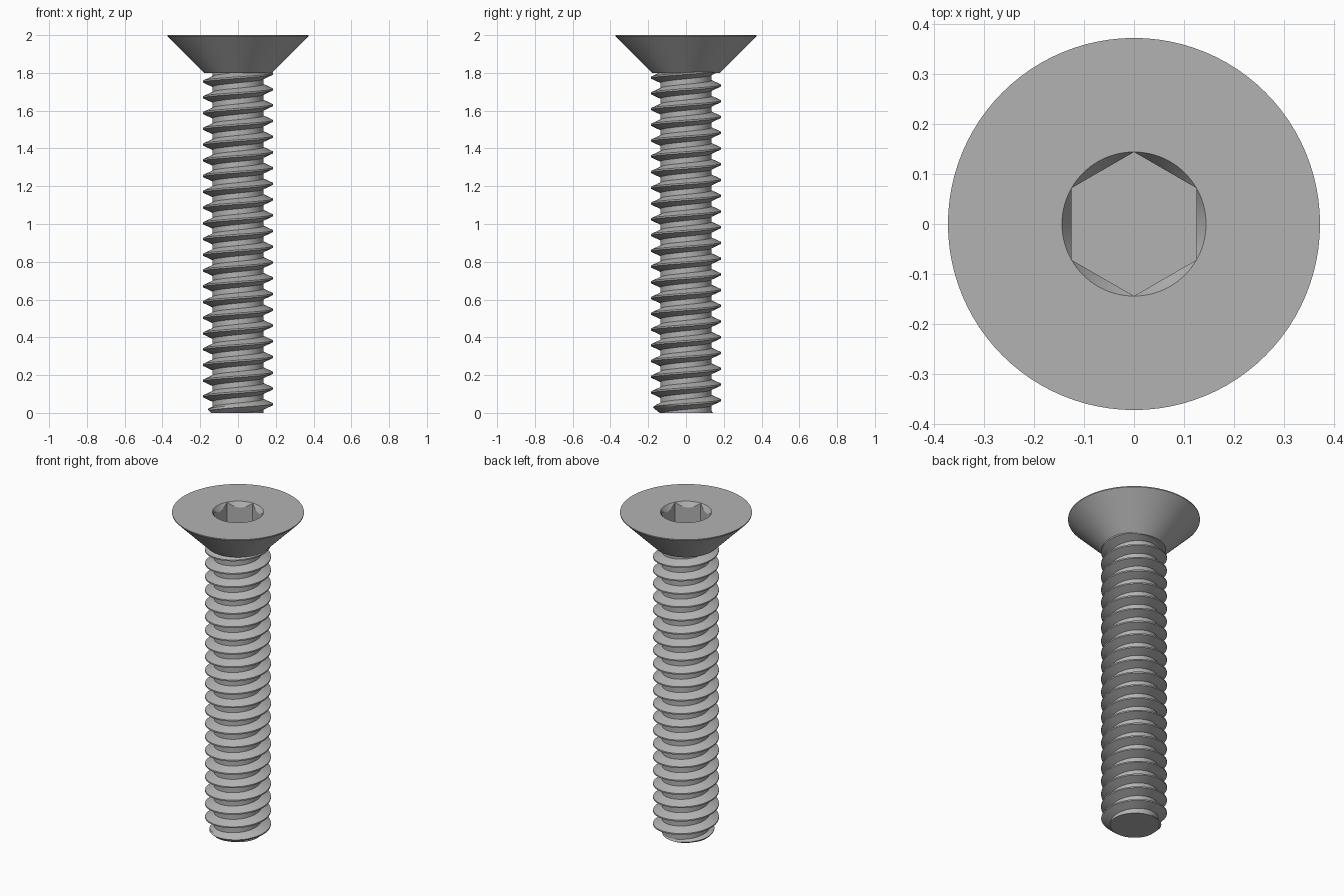
import bpy, bmesh, math
from math import pi, cos, sin

cube = bpy.data.objects.get("Cube")
if cube:
    bpy.data.objects.remove(cube)

steel = bpy.data.materials.new("grey_steel")
steel.use_nodes = True
colour = (0.45, 0.45, 0.45, 1)
steel.diffuse_color = colour
steel.node_tree.nodes["Principled BSDF"].inputs["Base Color"].default_value = colour

PITCH = 1 / 12
CREST, ROOT = 0.186, 0.135
TIP = 0.142
HEAD_BASE = 1.8
PHASE = 0.5


def finish(bm, name, angle=30):
    bmesh.ops.recalc_face_normals(bm, faces=bm.faces)
    mesh = bpy.data.meshes.new(name)
    bm.to_mesh(mesh)
    bm.free()
    obj = bpy.data.objects.new(name, mesh)
    bpy.context.collection.objects.link(obj)
    mesh.materials.append(steel)
    bpy.ops.object.select_all(action="DESELECT")
    obj.select_set(True)
    bpy.context.view_layer.objects.active = obj
    bpy.ops.object.shade_smooth_by_angle(angle=math.radians(angle))
    return obj


def ring(bm, count, radius, z):
    """Circle of vertices; radius and z are functions of the angle."""
    angles = [2 * pi * i / count for i in range(count)]
    return [bm.verts.new((radius(a) * cos(a), radius(a) * sin(a), z(a))) for a in angles]


def bridge(bm, lower, upper):
    n = len(lower)
    for i in range(n):
        j = (i + 1) % n
        bm.faces.new((lower[i], lower[j], upper[j], upper[i]))


# Threaded shank: helical ridge, trimmed flat at both ends, chamfered tip
SEG = 72
profile = [(0, CREST), (0.1, CREST), (0.24, 0.5 * (CREST + ROOT)), (0.38, ROOT),
           (0.72, ROOT), (0.86, 0.5 * (CREST + ROOT))]
turns = math.ceil(HEAD_BASE / PITCH) + 3
bm = bmesh.new()
columns = []
for i in range(SEG + 1):
    a = 2 * pi * i / SEG
    column = []
    for turn in range(-2, turns):
        for part, r in profile:
            z = PITCH * (turn + part + PHASE + i / SEG)
            r = min(r, TIP + max(z, 0) * 1.1)
            column.append(bm.verts.new((r * cos(a), r * sin(a), z)))
    columns.append(column)
for left, right in zip(columns, columns[1:]):
    for k in range(len(left) - 1):
        bm.faces.new((left[k], right[k], right[k + 1], left[k + 1]))
bmesh.ops.remove_doubles(bm, verts=bm.verts, dist=1e-5)
for z, normal in ((0, (0, 0, -1)), (HEAD_BASE + 0.005, (0, 0, 1))):
    bmesh.ops.bisect_plane(bm, geom=bm.verts[:] + bm.edges[:] + bm.faces[:],
                           plane_co=(0, 0, z), plane_no=normal, clear_outer=True)
    rim = [e for e in bm.edges if e.is_boundary and all(abs(v.co.z - z) < 1e-4 for v in e.verts)]
    bmesh.ops.edgeloop_fill(bm, edges=rim)
finish(bm, "threaded_shank")

# Countersunk head with a chamfered hexagonal socket
SIDES = 96
FLAT, MOUTH, DEPTH = 0.125, 0.1445, 0.15


def const(value):
    return lambda a: value


def hexagon(a):
    """Radius of a hexagon with corners on the y axis."""
    return FLAT / cos((a + pi / 6) % (pi / 3) - pi / 6)


def scoop(a):
    """Height where the mouth cone meets the hexagon walls."""
    return 2 - (MOUTH - hexagon(a)) * 1.6


bm = bmesh.new()
loops = [ring(bm, SIDES, const(r), const(z)) for r, z in
         ((0.18, HEAD_BASE), (0.373, 1.994), (0.373, 2), (MOUTH, 2))]
loops.append(ring(bm, SIDES, hexagon, scoop))
loops.append(ring(bm, SIDES, hexagon, const(2 - DEPTH)))
for lower, upper in zip(loops, loops[1:]):
    bridge(bm, lower, upper)
bm.faces.new(loops[0])
bm.faces.new(loops[-1])
finish(bm, "countersunk_head")
